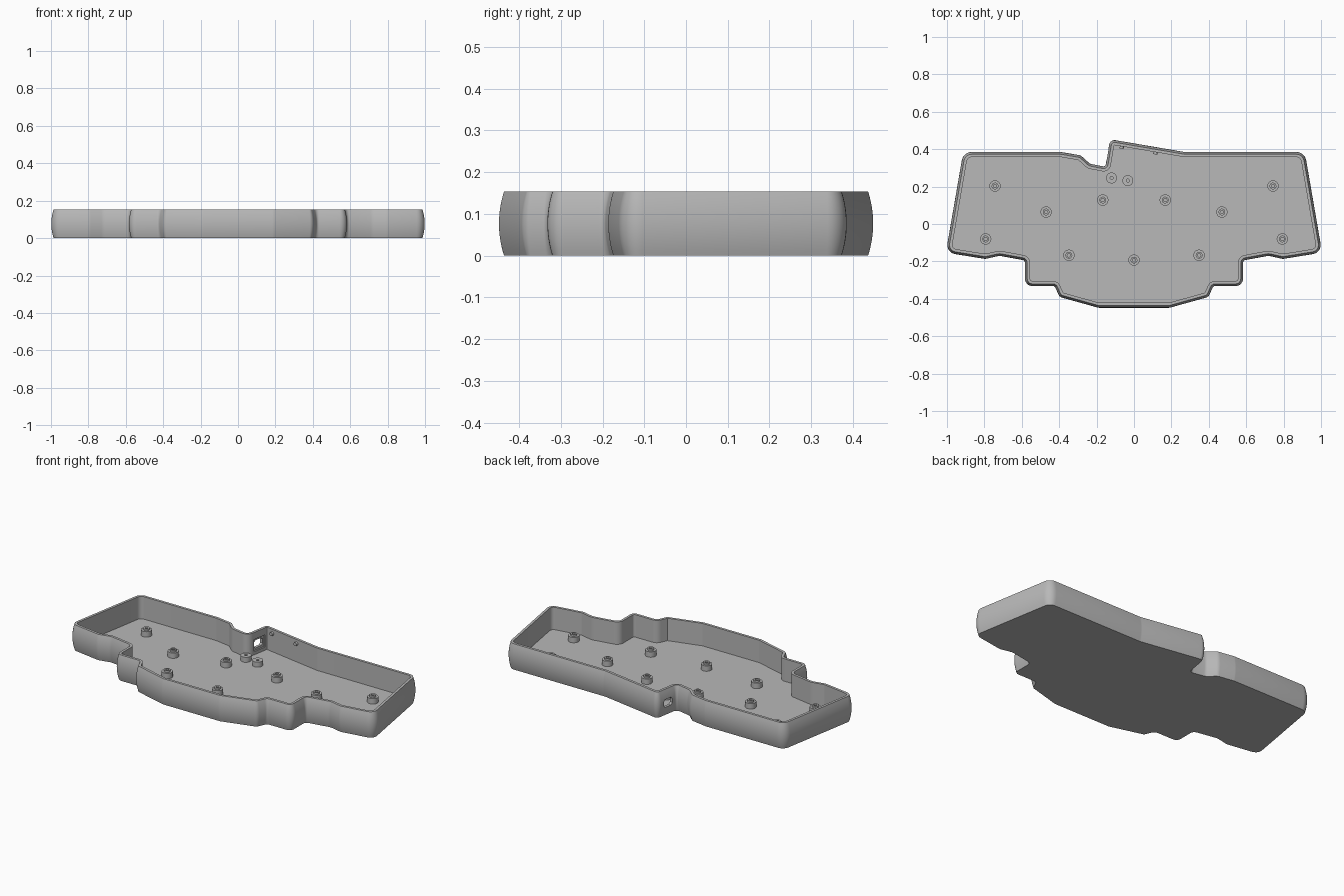
import bpy, bmesh, math
from mathutils import Vector, Matrix

cube = bpy.data.objects.get("Cube")
if cube:
    bpy.data.objects.remove(cube, do_unlink=True)

HEIGHT, FLOOR, WALL, BULGE = 0.153, 0.02, 0.027, 0.012

grey = bpy.data.materials.new("mid grey")
grey.use_nodes = True
grey.diffuse_color = (0.48, 0.48, 0.48, 1)
grey.node_tree.nodes["Principled BSDF"].inputs["Base Color"].default_value = (0.48, 0.48, 0.48, 1)


def add_object(name, bm):
    bmesh.ops.recalc_face_normals(bm, faces=bm.faces)
    mesh = bpy.data.meshes.new(name)
    bm.to_mesh(mesh)
    bm.free()
    mesh.materials.append(grey)
    obj = bpy.data.objects.new(name, mesh)
    bpy.context.collection.objects.link(obj)
    return obj


def smooth(obj):
    bpy.ops.object.select_all(action='DESELECT')
    obj.select_set(True)
    bpy.context.view_layer.objects.active = obj
    bpy.ops.object.shade_smooth_by_angle(angle=math.radians(30))


# Plan outline: x, y, corner radius, anticlockwise
front_half = [(0.19, -0.448, 0.05), (0.398, -0.39, 0.03), (0.424, -0.332, 0.015),
              (0.583, -0.332, 0.04), (0.583, -0.195, 0.015), (0.72, -0.17, 0.05),
              (0.795, -0.187, 0.05), (1.006, -0.153, 0.05), (0.913, 0.385, 0.055)]
back = [(0.27, 0.385, 0.05), (-0.128, 0.453, 0.03), (-0.153, 0.306, 0.012),
        (-0.235, 0.322, 0.03), (-0.285, 0.367, 0.04), (-0.39, 0.385, 0.05)]
outline = front_half + back + [(-x, y, r) for x, y, r in reversed(front_half)]


def plan_loop(inset, steps=7):
    """Outline moved inward, with every corner rounded by an arc."""
    pts = [Vector((x, y)) for x, y, r in outline]
    loop = []
    for i, p in enumerate(pts):
        d1 = (p - pts[i - 1]).normalized()
        d2 = (pts[(i + 1) % len(pts)] - p).normalized()
        n1, n2 = Vector((-d1.y, d1.x)), Vector((-d2.y, d2.x))
        corner = p + (n1 + n2) * inset / (1 + n1.dot(n2))
        turn = math.atan2(d1.x * d2.y - d1.y * d2.x, d1.dot(d2))
        side = 1 if turn > 0 else -1
        radius = max(outline[i][2] - side * inset, 0.004)
        start = corner - d1 * radius * math.tan(abs(turn) / 2)
        centre = start + n1 * radius * side
        for k in range(steps + 1):
            loop.append(centre + Matrix.Rotation(turn * k / steps, 2) @ (start - centre))
    return loop


# Tray: bowed outer wall, flat rim, straight inner wall, floor
bm = bmesh.new()
levels = 12
rings = []
for k in range(levels + 1):
    t = 2 * k / levels - 1
    rings.append((BULGE * t * t, HEIGHT * k / levels))
rings += [(WALL, HEIGHT), (WALL, FLOOR)]
loops = [[bm.verts.new((p.x, p.y, z)) for p in plan_loop(inset)] for inset, z in rings]
for low, high in zip(loops, loops[1:]):
    for j in range(len(low)):
        n = (j + 1) % len(low)
        bm.faces.new((low[j], low[n], high[n], high[j]))
bm.faces.new(loops[0][::-1])
bm.faces.new(loops[-1])
tray = add_object("tray", bm)


# Cable port through the short step wall, with a recess on its inner side
def cut_prism(points, x0, x1):
    bm = bmesh.new()
    face = bm.faces.new([bm.verts.new((x0, y, z)) for y, z in points])
    new = bmesh.ops.extrude_face_region(bm, geom=[face])["geom"]
    bmesh.ops.translate(bm, vec=(x1 - x0, 0, 0),
                        verts=[v for v in new if isinstance(v, bmesh.types.BMVert)])
    place = Matrix.Translation((-0.128, 0.368, 0.075)) @ Matrix.Rotation(math.radians(-9.7), 4, 'Z')
    bmesh.ops.transform(bm, matrix=place, verts=bm.verts)
    cutter = add_object("port_cutter", bm)
    cutter.hide_render = True
    mod = tray.modifiers.new("port", 'BOOLEAN')
    mod.operation, mod.solver, mod.object = 'DIFFERENCE', 'EXACT', cutter
    bpy.ops.object.select_all(action='DESELECT')
    tray.select_set(True)
    bpy.context.view_layer.objects.active = tray
    bpy.ops.object.modifier_apply(modifier=mod.name)
    bpy.data.objects.remove(cutter, do_unlink=True)


w, h, c = 0.033, 0.023, 0.011
cut_prism([(-w, -h + c), (-w + c, -h), (w - c, -h), (w, -h + c),
           (w, h - c), (w - c, h), (-w + c, h), (-w, h - c)], -0.06, 0.06)
cut_prism([(-0.043, -0.036), (0.043, -0.036), (0.043, 0.036), (-0.043, 0.036)], 0.004, 0.03)
smooth(tray)


# Screw posts turned from a profile
def post(name, x, y, profile):
    bm = bmesh.new()
    verts = [bm.verts.new((r, 0, FLOOR + z)) for r, z in profile]
    edges = [bm.edges.new(pair) for pair in zip(verts, verts[1:])]
    bmesh.ops.spin(bm, geom=verts + edges, cent=(0, 0, 0), axis=(0, 0, 1),
                   angle=math.tau, steps=28)
    bmesh.ops.remove_doubles(bm, verts=bm.verts, dist=1e-5)
    bmesh.ops.translate(bm, vec=(x, y, 0), verts=bm.verts)
    smooth(add_object(name, bm))


stepped = [(0.03, -0.002), (0.03, 0.032), (0.018, 0.032), (0.018, 0.042),
           (0.009, 0.042), (0.009, 0.004), (0, 0.004)]
plain = [(0.029, -0.002), (0.029, 0.03), (0.008, 0.03), (0.008, 0.004), (0, 0.004)]
for x, y in [(0.743, 0.203), (0.47, 0.064), (0.167, 0.128), (0.793, -0.08), (0.348, -0.167)]:
    post("screw_post_left", x, y, stepped)
    post("screw_post_right", -x, y, stepped)
post("screw_post_front", 0, -0.193, stepped)
for x, y in [(-0.12, 0.246), (-0.033, 0.232)]:
    post("board_post", x, y, plain)

# Small pegs on the inside of the slanted back wall
for x, y in [(-0.065, 0.413), (0.115, 0.382)]:
    bm = bmesh.new()
    place = (Matrix.Translation((x, y, 0.128)) @ Matrix.Rotation(math.radians(-9.7), 4, 'Z')
             @ Matrix.Rotation(math.pi / 2, 4, 'X'))
    bmesh.ops.create_cone(bm, cap_ends=True, segments=16, radius1=0.011, radius2=0.011,
                          depth=0.02, matrix=place)
    smooth(add_object("wall_peg", bm))
